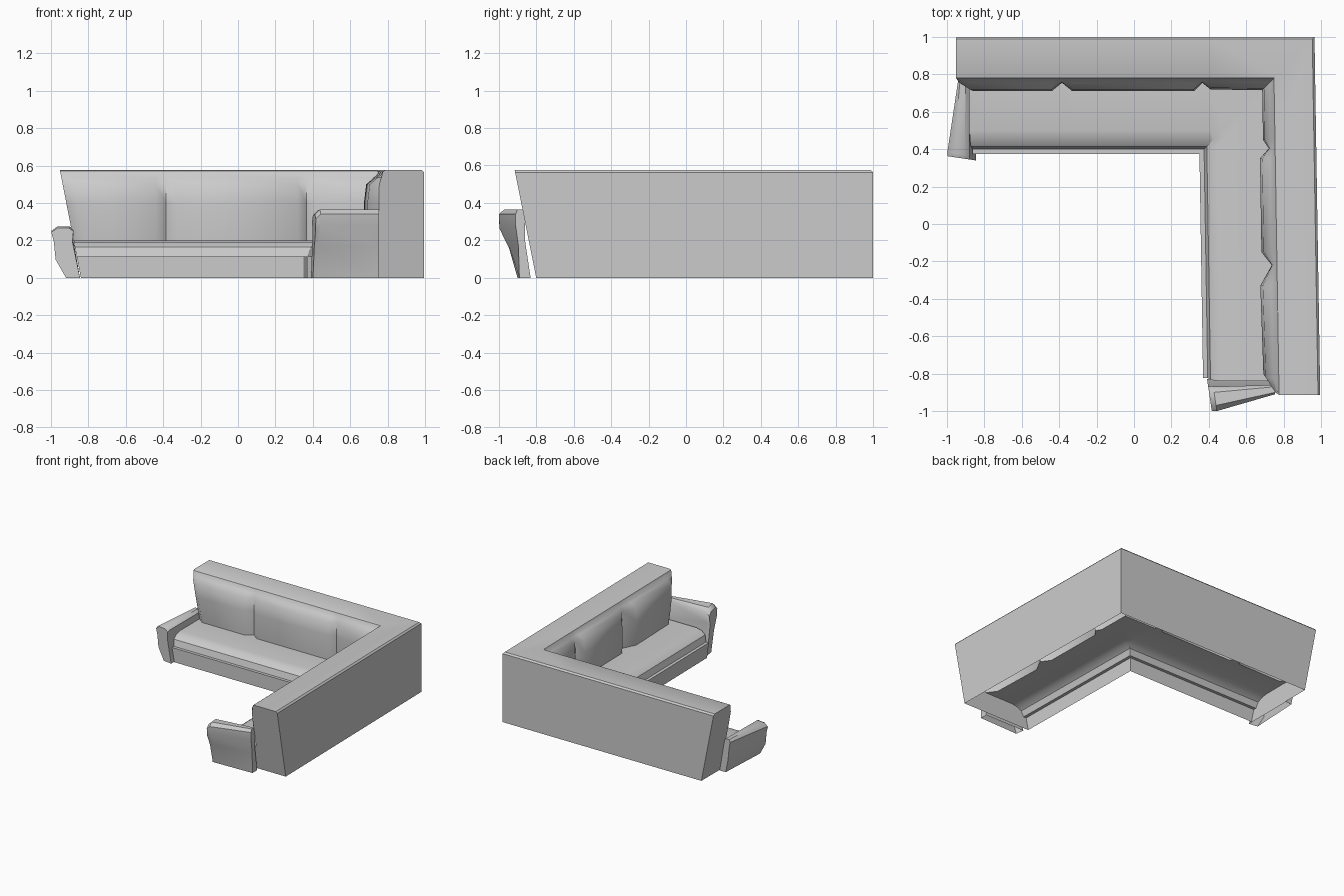
import bpy, bmesh, math

if "Cube" in bpy.data.objects:
    bpy.data.objects.remove(bpy.data.objects["Cube"])

# Stations along the L: (run, position, cushion puff, end-slant weight)
STATIONS = [
    ("back", -.84, .25, 1), ("back", -.79, 1, .9), ("back", -.44, 1, 0),
    ("back", -.385, .25, 0), ("back", -.33, 1, 0), ("back", .32, 1, 0),
    ("back", .365, .25, 0), ("back", .41, .85, 0), ("corner", 0, .9, 0),
    ("side", .45, .9, 0), ("side", .405, .4, 0), ("side", .35, 1.2, 0),
    ("side", -.15, 1.2, 0), ("side", -.22, .3, 0), ("side", -.33, 1.35, 0),
    ("side", -.73, 1.2, .9), ("side", -.80, .2, 1),
]

# Profiles: (depth from outer wall, height, puff depth)
FRAME = [(0, 0, 0), (0, .562, 0), (.012, .575, 0), (.21, .575, 0), (.22, .57, 0)]
CUSHION = [(.22, .57, 0), (.225, .55, .005), (.225, .535, .02), (.23, .50, .05),
           (.23, .40, .06), (.23, .27, .06), (.23, .20, .055)]
SEAT = [(.23, .20, .055), (.50, .20, 0), (.55, .19, 0), (.585, .165, 0),
        (.60, .115, 0)]
PANEL = [(.60, .115, 0), (.625, .115, 0), (.625, 0, 0)]


def place(station, point):
    run, t, puff, w = station
    d, z, k = point
    d += k * puff
    cx, cy = .965 - d + .016 * d, 1 - d
    if run == "corner":
        return (cx, cy, z)
    t -= w * .195 * z if run == "back" else w * .20 * z
    if run == "back":
        return (min(t, cx), cy, z)
    y = min(t, cy)
    return (.965 - d + .016 * (1 - y), y, z)


def finish(name, bm, angle=35):
    bmesh.ops.remove_doubles(bm, verts=bm.verts, dist=.0005)
    mesh = bpy.data.meshes.new(name)
    bm.to_mesh(mesh)
    bm.free()
    ob = bpy.data.objects.new(name, mesh)
    bpy.context.collection.objects.link(ob)
    bpy.ops.object.select_all(action="DESELECT")
    ob.select_set(True)
    bpy.context.view_layer.objects.active = ob
    bpy.ops.object.shade_smooth_by_angle(angle=math.radians(angle))
    return ob


def loft(bm, rows):
    rows = [[bm.verts.new(p) for p in row] for row in rows]
    for a, b in zip(rows, rows[1:]):
        for i in range(len(a) - 1):
            bm.faces.new((a[i], a[i + 1], b[i + 1], b[i]))
    return rows


# Back frame, cushions, seat and front panel swept round the L
for name, profile in (("back_frame", FRAME), ("back_cushions", CUSHION),
                      ("seat", SEAT), ("front_panel", PANEL)):
    bm = bmesh.new()
    loft(bm, [[place(s, p) for p in profile] for s in STATIONS])
    finish(name, bm, 50 if name == "back_cushions" else 35)

# Slanted end panels
outline = FRAME + CUSHION[1:] + SEAT[1:] + PANEL[1:]
for name, station, flip in (("left_end_panel", STATIONS[0], True),
                            ("right_end_panel", STATIONS[-1], False)):
    bm = bmesh.new()
    verts = [bm.verts.new(place(station, p)) for p in outline]
    bm.faces.new(verts[::-1] if flip else verts)
    bmesh.ops.triangulate(bm, faces=bm.faces)
    finish(name, bm)


# Armrests, flaring outward toward the front, open underneath
def arm(name, rows):
    bm = bmesh.new()
    rows = loft(bm, rows)
    bm.faces.new(rows[0])
    bm.faces.new(rows[-1])
    bmesh.ops.recalc_face_normals(bm, faces=bm.faces)
    finish(name, bm, 40)


# Sections: (distance outward, height)
LEFT_FRONT = [(.92, 0), (.975, .10), (.985, .20), (.998, .25), (.965, .275),
              (.905, .275), (.88, .255), (.885, .20), (.845, 0)]
LEFT_BACK = [(.90, 0), (.92, .10), (.93, .20), (.94, .255), (.93, .275),
             (.90, .275), (.88, .255), (.88, .20), (.845, 0)]
RIGHT_FRONT = [(.90, 0), (.945, .17), (.995, .28), (1.0, .34), (.97, .365),
               (.90, .36), (.87, .33), (.88, .24), (.83, 0)]
RIGHT_BACK = [(.89, 0), (.895, .17), (.91, .28), (.91, .34), (.90, .365),
              (.87, .365), (.86, .34), (.86, .20), (.83, 0)]


def front_skew(o):
    return .15 * (o - .88)


arm("left_arm", [[(-o, .345 + front_skew(o), z * .97) for o, z in LEFT_FRONT],
                 [(-o, .365 + front_skew(o), z) for o, z in LEFT_FRONT],
                 [(-o, .77, z) for o, z in LEFT_BACK]])
arm("right_arm", [[(.755, -o, z) for o, z in RIGHT_BACK],
                  [(.425 + front_skew(o), -o, z) for o, z in RIGHT_FRONT],
                  [(.398 + front_skew(o), -o, z * .93) for o, z in RIGHT_FRONT]])
